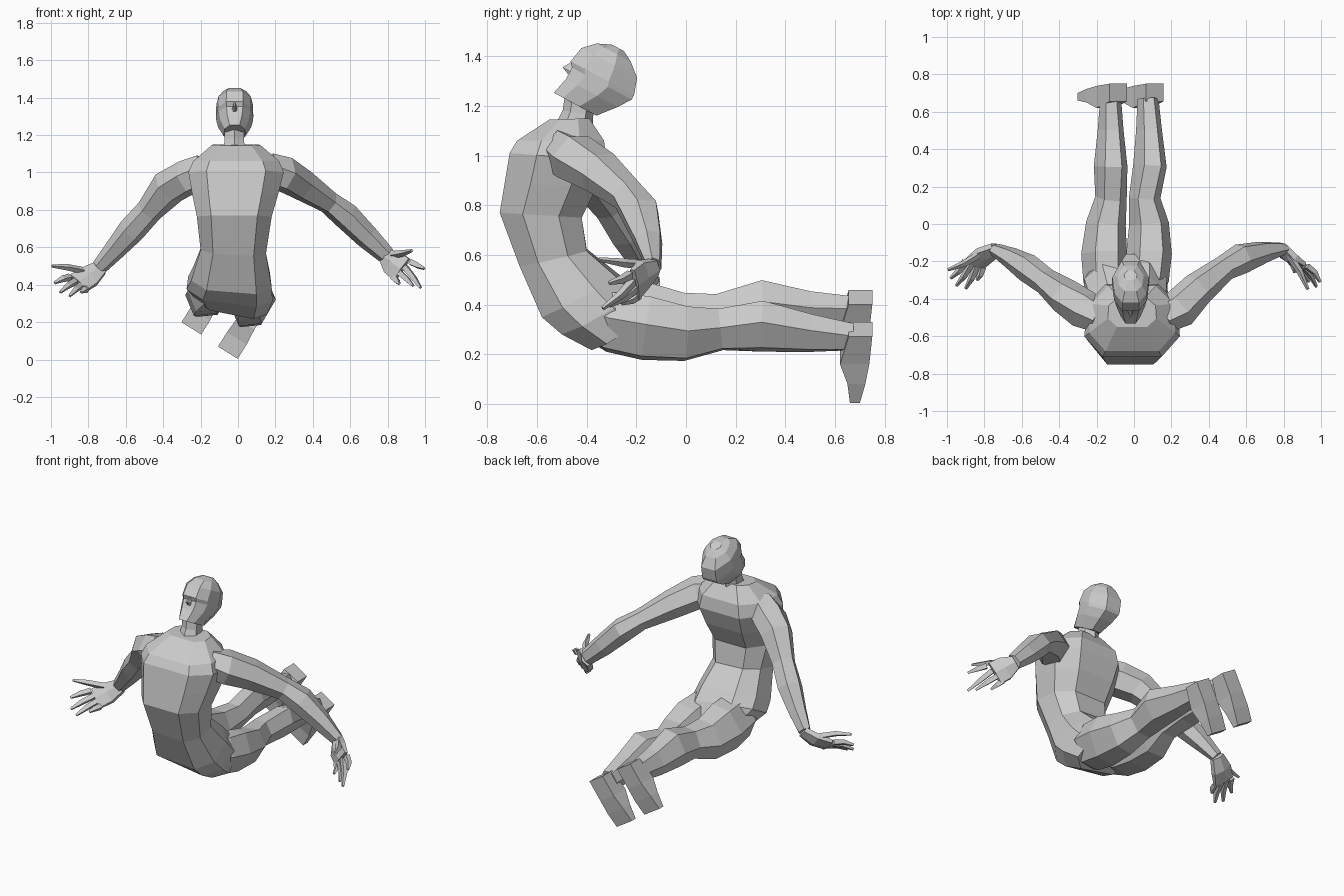
import bpy, bmesh, math
from mathutils import Vector as V


def loft(name, rings):
    # skin a list of equal-length closed rings and cap both ends
    bm = bmesh.new()
    vs = [[bm.verts.new(p) for p in r] for r in rings]
    n = len(rings[0])
    for a, b in zip(vs, vs[1:]):
        for i in range(n):
            j = (i + 1) % n
            bm.faces.new((a[i], a[j], b[j], b[i]))
    bm.faces.new(vs[0])
    bm.faces.new(vs[-1])
    bmesh.ops.recalc_face_normals(bm, faces=bm.faces)
    me = bpy.data.meshes.new(name)
    bm.to_mesh(me)
    bm.free()
    ob = bpy.data.objects.new(name, me)
    bpy.context.collection.objects.link(ob)
    return ob


def tube(name, pts, ref, n=6):
    # polygonal limb along points (x, y, z, half width along ref, half depth)
    c = [V(p[:3]) for p in pts]
    rings = []
    for i, p in enumerate(pts):
        t = (c[min(i + 1, len(c) - 1)] - c[max(i - 1, 0)]).normalized()
        s = V(ref)
        s = (s - t * s.dot(t)).normalized()
        u = t.cross(s)
        ang = [2 * math.pi * (k + .5) / n for k in range(n)]
        q = 1.08 if n > 4 else 1.41
        rings.append([c[i] + s * p[3] * q * math.cos(g) + u * p[4] * q * math.sin(g) for g in ang])
    return loft(name, rings)


def section(outline, cx, w, f, b, roll=0):
    # symmetric ring between a front point f and a back point b (y, z)
    pts = [(x, t) for x, t in outline] + [(-x, t) for x, t in reversed(outline)]
    return [V((cx + x * w, f[0] + (b[0] - f[0]) * t,
               f[1] + (b[1] - f[1]) * t + roll * x * w)) for x, t in pts]


# torso, arched with the chest pushed forward
body = [(.62, 0), (1, .28), (.96, .72), (.55, 1)]
torso = [  # centre x, half width, front, back, roll
    (-.01, .13, (-.55, 1.145), (-.39, 1.15), 0),
    (-.01, .23, (-.68, 1.06), (-.33, 1.06), 0),
    (-.01, .255, (-.71, 1.01), (-.32, .98), 0),
    (-.015, .23, (-.73, .89), (-.36, .87), 0),
    (-.02, .20, (-.75, .77), (-.42, .75), 0),
    (-.025, .175, (-.67, .56), (-.40, .62), -.05),
    (-.035, .215, (-.58, .36), (-.28, .52), -.08),
    (-.045, .23, (-.50, .30), (-.21, .46), -.14),
    (-.035, .19, (-.38, .24), (-.16, .38), -.2)]
loft("torso", [section(body, cx, w, f, b, r) for cx, w, f, b, r in torso])

# neck
tube("neck", [(-.02, -.455, 1.09, .065, .075), (-.02, -.435, 1.17, .055, .058),
              (-.02, -.42, 1.26, .055, .06)], (1, 0, 0))


# head tilted back; rings are given as (height, front, back, half width)
def head_pt(f, u):
    return (-.36 - .88 * f + .47 * u, 1.31 + .47 * f + .88 * u)


skull = [(.45, 0), (.88, .22), (1, .6), (.5, 1)]
head = [(-.132, .125, -.07, .06), (-.06, .108, -.13, .088), (-.008, .108, -.165, .098),
        (.012, .125, -.165, .1), (.08, .112, -.143, .098), (.125, .066, -.09, .07),
        (.15, .01, -.045, .035)]
loft("head", [section(skull, -.018, w, head_pt(f, u), head_pt(b, u)) for u, f, b, w in head])
loft("nose", [[V((-.018 + x, *head_pt(f, u))) for x, f in
               ((-h, .1), (-.3 * h, t), (.3 * h, t), (h, .1))]
              for u, h, t in ((.01, .01, .122), (-.025, .016, .142), (-.038, .015, .112))])

# arms, with a clear bend at the elbow
tube("left_arm", [(.16, -.50, 1.01, .08, .09), (.24, -.455, .995, .10, .09), (.34, -.35, .935, .088, .08),
                  (.485, -.235, .84, .066, .058), (.575, -.185, .77, .078, .068),
                  (.69, -.15, .655, .055, .06), (.795, -.13, .555, .03, .045)], (0, 1, .2))
tube("right_arm", [(-.18, -.50, 1.01, .08, .085), (-.27, -.455, .975, .10, .09), (-.37, -.385, .92, .088, .092),
                   (-.475, -.305, .795, .066, .066), (-.57, -.235, .69, .072, .068),
                   (-.66, -.18, .585, .053, .053), (-.74, -.138, .495, .032, .04)], (0, 1, .2))


# hands: flat palm, four fingers and a thumb
def hand(side, wrist, index, pinky, thumb_base, tips):
    w, a, b = V(wrist), V(index), V(pinky)
    m, across = (a + b) / 2, (b - a).normalized()
    half = (b - a).length / 2 + .012
    mid = (w * .5 + m * .5)
    out = (m - w).cross(across).normalized() * .01
    tube(side + "_palm", [(*w, .042, .028), (*(mid - out), half * .95, .03), (*m, half, .018)], across)
    bases = [V(thumb_base)] + [a.lerp(b, k / 3) for k in range(4)]
    for k, (p, t) in enumerate(zip(bases, tips)):
        t = V(t)
        bend = p.lerp(t, .5) + out
        tube(f"{side}_{'thumb' if k == 0 else 'finger_%d' % k}",
             [(*p, .015, .014), (*bend, .013, .012), (*t, .006, .006)], across, 4)


hand("left", (.79, -.125, .55), (.925, -.225, .52), (.83, -.19, .44), (.83, -.17, .56),
     [(.93, -.35, .582), (.995, -.31, .487), (.975, -.335, .385), (.935, -.31, .395), (.86, -.26, .405)])
hand("right", (-.735, -.13, .49), (-.90, -.20, .44), (-.81, -.23, .375), (-.83, -.165, .475),
     [(-.995, -.245, .5), (-.98, -.29, .41), (-.95, -.33, .36), (-.90, -.345, .34), (-.84, -.30, .36)])

# legs stretched behind, both rolled to one side
lateral = (.85, 0, -.5)
leg = [  # x, y, z, half width, half depth, right leg offset x and z
    (.055, -.42, .365, .07, .09, -.18, .02), (.07, -.30, .33, .10, .13, -.225, .045),
    (.08, -.16, .305, .105, .138, -.24, .055), (.08, 0, .283, .092, .118, -.23, .055),
    (.057, .14, .30, .074, .09, -.18, .06), (.085, .31, .313, .074, .11, -.21, .083),
    (.08, .50, .285, .058, .082, -.205, .092), (.075, .67, .27, .05, .058, -.20, .11)]
tube("left_leg", [p[:5] for p in leg], lateral)
tube("right_leg", [(p[0] + p[5], p[1], p[2] + p[6], p[3], p[4]) for p in leg], lateral)

# feet: wedge from heel to toe
for side, hx, hz in (("left", .11, .30), ("right", -.085, .43)):
    rings = []
    for s, y0, y1, w in ((0, .655, .75, .055), (.13, .62, .738, .055),
                         (.22, .65, .722, .062), (.31, .66, .70, .062)):
        c = V((hx - .53 * s, 0, hz - .85 * s))
        l = V((.85, 0, -.53)) * w
        rings.append([c - l + V((0, y0, 0)), c + l + V((0, y0, 0)),
                      c + l + V((0, y1, 0)), c - l + V((0, y1, 0))])
    loft(side + "_foot", rings)
